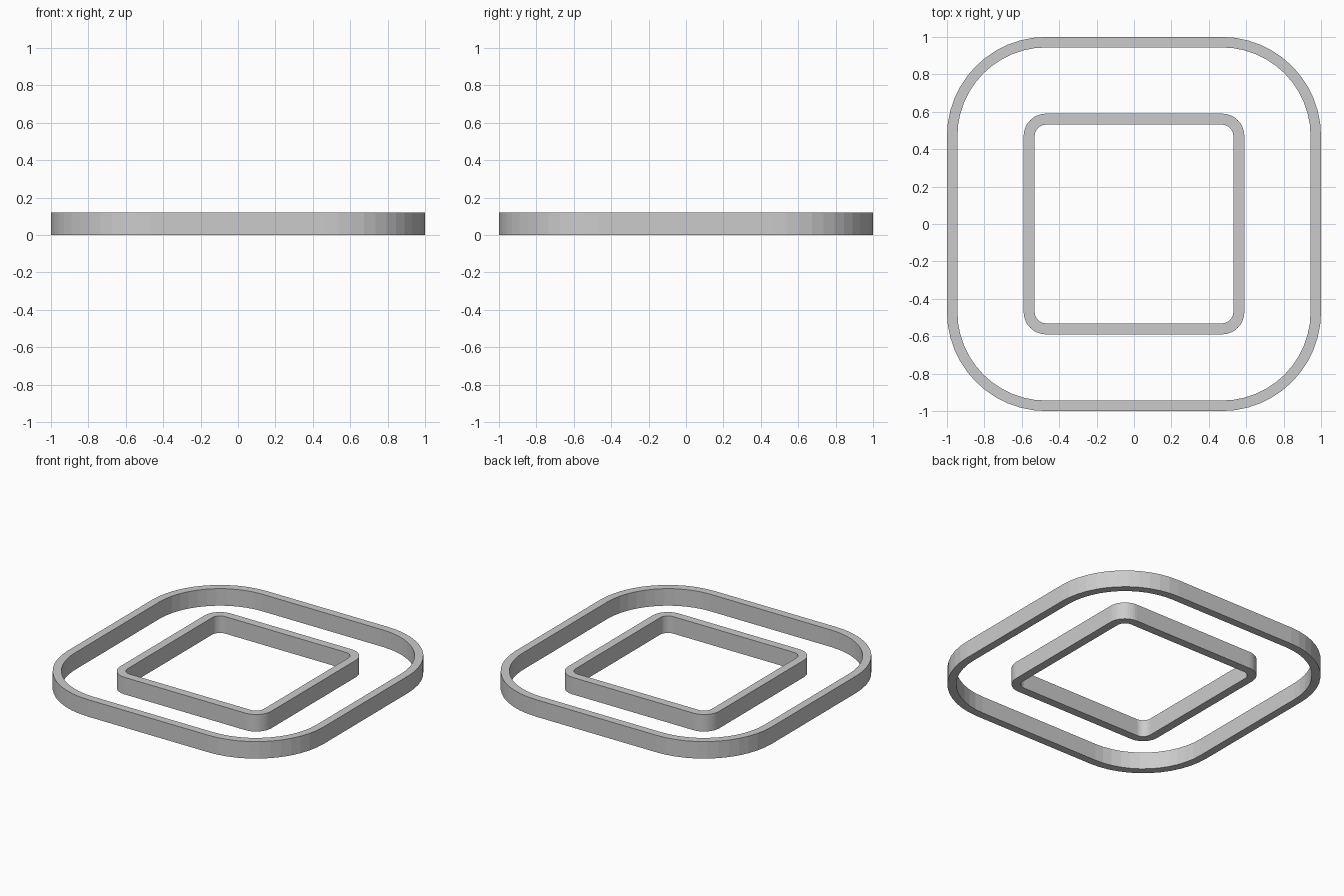
import bpy, bmesh, math

if "Cube" in bpy.data.objects:
    bpy.data.objects.remove(bpy.data.objects["Cube"])

HEIGHT = 0.12
CORNER = 0.47    # corner arc centre, shared by every outline
STEPS = 12       # flat facets per rounded corner


def outline(radius):
    pts = []
    for q, (sx, sy) in enumerate([(1, 1), (-1, 1), (-1, -1), (1, -1)]):
        for i in range(STEPS + 1):
            a = math.pi / 2 * (q + i / STEPS)
            pts.append((sx * CORNER + radius * math.cos(a),
                        sy * CORNER + radius * math.sin(a)))
    return pts


def rounded_frame(name, r_out, r_in):
    bm = bmesh.new()
    # four loops: outer bottom, outer top, inner top, inner bottom
    loops = [[bm.verts.new((x, y, z)) for x, y in outline(r)]
             for r, z in [(r_out, 0), (r_out, HEIGHT), (r_in, HEIGHT), (r_in, 0)]]
    n = len(loops[0])
    for k in range(4):
        a, b = loops[k], loops[(k + 1) % 4]
        for i in range(n):
            j = (i + 1) % n
            bm.faces.new((a[i], a[j], b[j], b[i]))
    bmesh.ops.recalc_face_normals(bm, faces=bm.faces)
    mesh = bpy.data.meshes.new(name)
    bm.to_mesh(mesh)
    bm.free()
    obj = bpy.data.objects.new(name, mesh)
    bpy.context.collection.objects.link(obj)
    return obj


# Large frame with wide corners, small frame with tight corners
rounded_frame("outer_frame", 0.53, 0.474)
rounded_frame("inner_frame", 0.12, 0.061)
